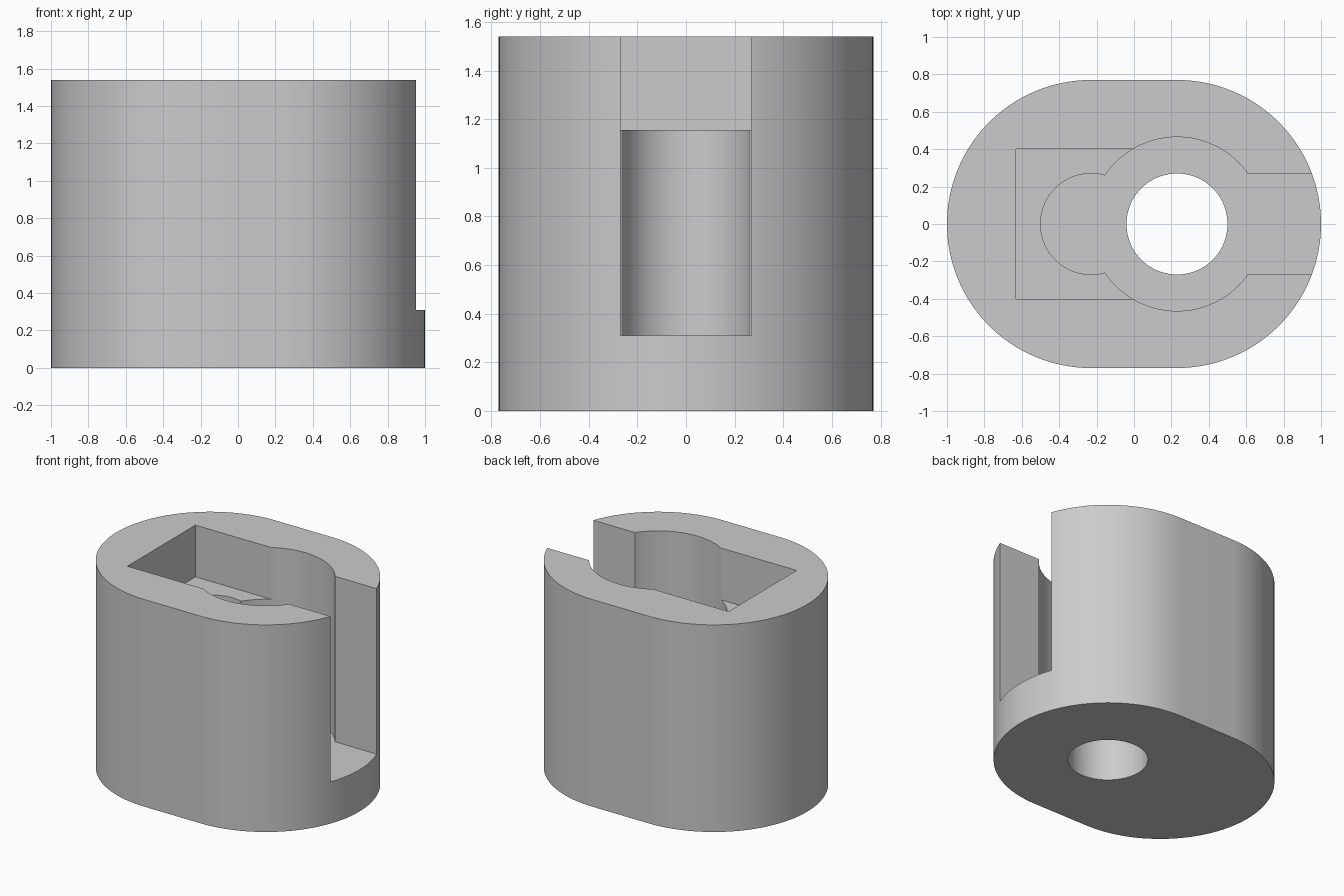
import bpy, bmesh, math

if "Cube" in bpy.data.objects:
    bpy.data.objects.remove(bpy.data.objects["Cube"])

HEIGHT, FLOOR, LEDGE, OPEN = 1.54, 0.31, 1.155, 1.8
OFFSET, OUTER, BORE, HOLE = 0.23, 0.77, 0.465, 0.27


def arc(cx, radius, start, end, steps):
    """Points on an arc, angles in degrees."""
    angles = [math.radians(start + (end - start) * i / steps) for i in range(steps + 1)]
    return [(cx + radius * math.cos(a), radius * math.sin(a)) for a in angles]


def circle(cx, radius):
    return arc(cx, radius, 0, 360, 96)[:-1]


def rectangle(x0, x1, half):
    return [(x0, -half), (x1, -half), (x1, half), (x0, half)]


def prism(name, outline, z0, z1):
    """Extrude a flat outline upward into a closed solid."""
    bm = bmesh.new()
    base = bm.faces.new([bm.verts.new((x, y, z0)) for x, y in outline])
    top = bmesh.ops.extrude_face_region(bm, geom=[base])["geom"]
    verts = [v for v in top if isinstance(v, bmesh.types.BMVert)]
    bmesh.ops.translate(bm, verts=verts, vec=(0, 0, z1 - z0))
    bmesh.ops.recalc_face_normals(bm, faces=bm.faces[:])
    mesh = bpy.data.meshes.new(name)
    bm.to_mesh(mesh)
    bm.free()
    obj = bpy.data.objects.new(name, mesh)
    bpy.context.collection.objects.link(obj)
    return obj


# Rounded housing with flat front and back
outline = arc(OFFSET, OUTER, -90, 90, 64) + arc(-OFFSET, OUTER, 90, 270, 64)
housing = prism("housing", outline, 0, HEIGHT)

# Cavities: main bore, side pocket, upper recess, side slot, drain hole
cutters = [
    prism("bore_cutter", circle(OFFSET, BORE), FLOOR, OPEN),
    prism("pocket_cutter", circle(-OFFSET, HOLE), FLOOR, OPEN),
    prism("recess_cutter", rectangle(-0.63, OFFSET, 0.4), LEDGE, OPEN),
    prism("slot_cutter", rectangle(OFFSET, 1.2, HOLE), FLOOR, OPEN),
    prism("hole_cutter", circle(OFFSET, HOLE), -0.2, OPEN),
]
bpy.ops.object.select_all(action="DESELECT")
housing.select_set(True)
bpy.context.view_layer.objects.active = housing
for cutter in cutters:
    cutter.hide_render = True
    mod = housing.modifiers.new(cutter.name, "BOOLEAN")
    mod.operation = "DIFFERENCE"
    mod.solver = "EXACT"
    mod.object = cutter
    bpy.ops.object.modifier_apply(modifier=mod.name)
    bpy.data.objects.remove(cutter)

# Grey finish, smooth on the curved walls
grey = bpy.data.materials.new("grey")
grey.use_nodes = True
colour = (0.6, 0.6, 0.6, 1)
grey.diffuse_color = colour
grey.node_tree.nodes["Principled BSDF"].inputs["Base Color"].default_value = colour
housing.data.materials.clear()
housing.data.materials.append(grey)
bpy.ops.object.shade_smooth_by_angle(angle=math.radians(30))
